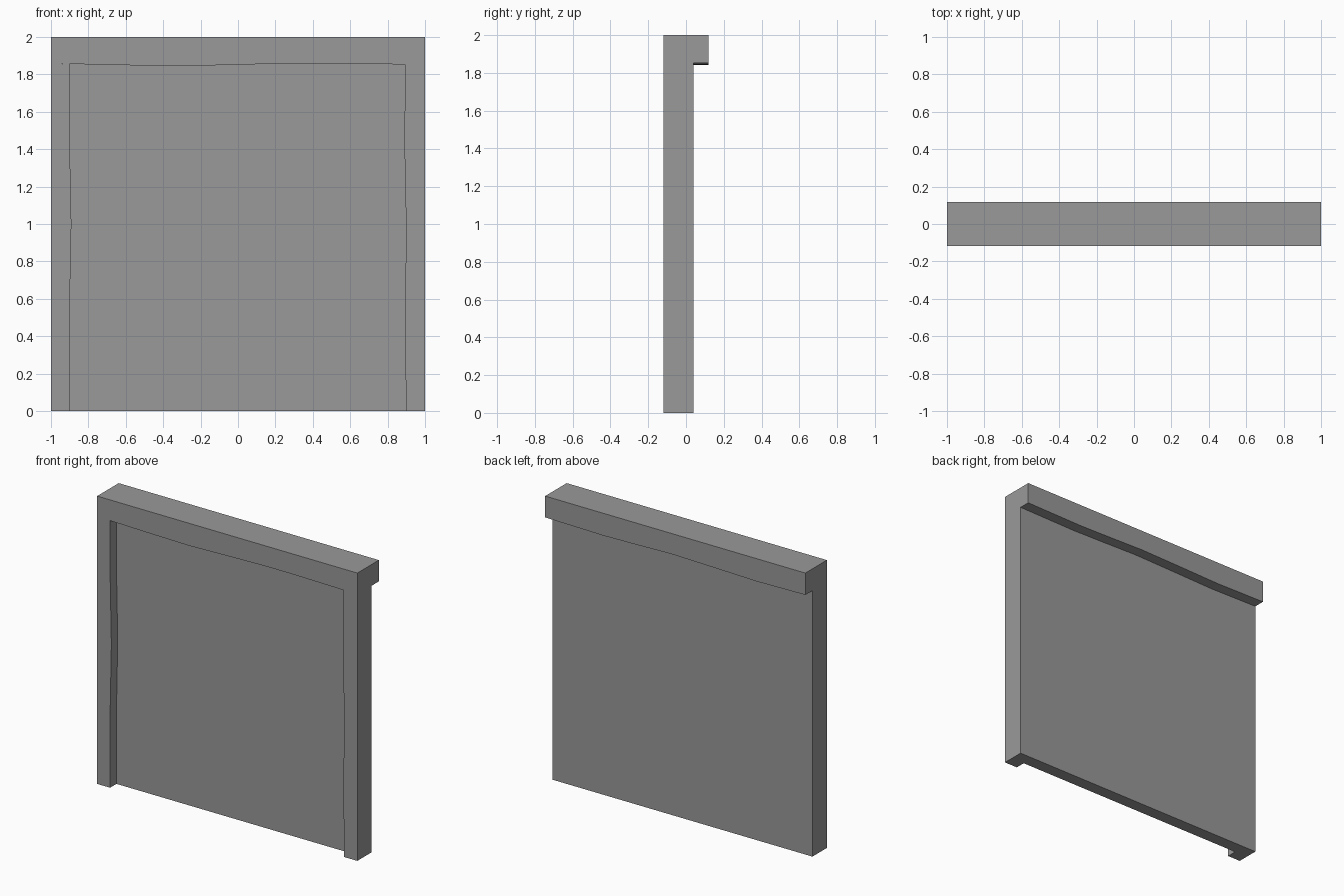
import bpy, bmesh

if "Cube" in bpy.data.objects:
    bpy.data.objects.remove(bpy.data.objects["Cube"])

# Dark grey for all parts
grey = bpy.data.materials.new("dark_grey")
grey.diffuse_color = (0.32, 0.32, 0.32, 1)
grey.use_nodes = True
grey.node_tree.nodes["Principled BSDF"].inputs["Base Color"].default_value = grey.diffuse_color


def extrude_profile(name, points, y0, y1):
    """Make a solid from an (x, z) outline, extruded from y0 to y1."""
    bm = bmesh.new()
    face = bm.faces.new([bm.verts.new((x, y0, z)) for x, z in points])
    new = bmesh.ops.extrude_face_region(bm, geom=[face])["geom"]
    bmesh.ops.translate(bm, vec=(0, y1 - y0, 0),
                        verts=[v for v in new if isinstance(v, bmesh.types.BMVert)])
    bmesh.ops.recalc_face_normals(bm, faces=bm.faces[:])
    mesh = bpy.data.meshes.new(name)
    bm.to_mesh(mesh)
    bm.free()
    mesh.materials.append(grey)
    obj = bpy.data.objects.new(name, mesh)
    bpy.context.collection.objects.link(obj)
    return obj


FRONT, PANEL_FRONT, PANEL_BACK, BACK = -0.118, -0.048, 0.04, 0.118

# Hand-hewn undersides of the beams and inner edges of the posts
front_edge = [(-1, 1.858), (-0.9, 1.856), (-0.65, 1.85), (-0.3, 1.844),
              (0.0, 1.852), (0.3, 1.859), (0.5, 1.859), (0.9, 1.853), (1, 1.852)]
back_edge = [(-1, 1.848), (-0.62, 1.842), (-0.3, 1.85), (0.03, 1.857),
             (0.3, 1.85), (0.55, 1.845), (1, 1.852)]
left_edge = [(-0.901, 0), (-0.901, 0.5), (-0.896, 0.75), (-0.891, 1.0),
             (-0.896, 1.25), (-0.901, 1.5), (-0.902, 1.856)]
right_edge = [(0.899, 0), (0.893, 0.47), (0.897, 0.8), (0.899, 1.0),
              (0.893, 1.25), (0.89, 1.45), (0.894, 1.853)]

# Full-size panel in the middle
extrude_profile("panel", [(-1, 0), (1, 0), (1, 2), (-1, 2)], PANEL_FRONT, PANEL_BACK)

# Top beam, one half on each face of the panel
extrude_profile("front_beam", front_edge + [(1, 2), (-1, 2)], FRONT, PANEL_FRONT)
extrude_profile("back_beam", back_edge + [(1, 2), (-1, 2)], PANEL_BACK, BACK)

# Side posts on the front of the panel
extrude_profile("left_post", left_edge + [front_edge[0], (-1, 0)], FRONT, PANEL_FRONT)
extrude_profile("right_post", right_edge + [front_edge[-1], (1, 0)], FRONT, PANEL_FRONT)
